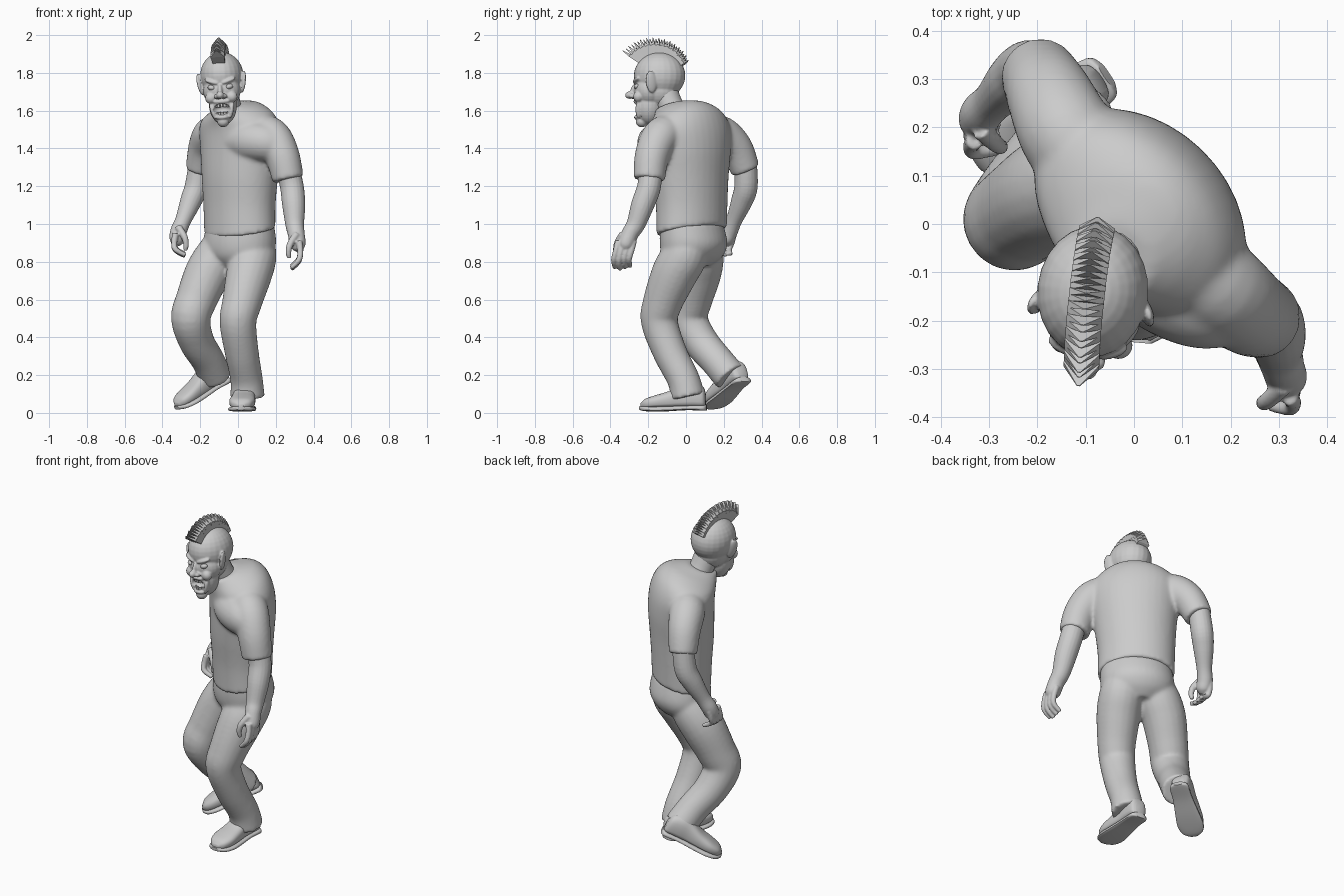
import bpy, bmesh
from math import sin, cos, pi, radians, copysign
from mathutils import Vector, Matrix, Euler

if "Cube" in bpy.data.objects:
    bpy.data.objects.remove(bpy.data.objects["Cube"])


def spline(rows, n=5):
    """Catmull-Rom through rows of equal length."""
    out = []
    P = [rows[0]] + list(rows) + [rows[-1]]
    for i in range(1, len(P) - 2):
        for k in range(n):
            t = k / n
            out.append([0.5 * (2 * b + (c - a) * t + (2 * a - 5 * b + 4 * c - d) * t * t
                               + (3 * b - a - 3 * c + d) * t ** 3)
                        for a, b, c, d in zip(P[i - 1], P[i], P[i + 1], P[i + 2])])
    return out + [list(rows[-1])]


def skin_rings(bm, loops):
    vs = [[bm.verts.new(p) for p in lp] for lp in loops]
    m = len(vs[0])
    for a, b in zip(vs, vs[1:]):
        for i in range(m):
            bm.faces.new((a[i], a[(i + 1) % m], b[(i + 1) % m], b[i]))
    bm.faces.new(vs[0][::-1])
    bm.faces.new(vs[-1])


def tube(bm, pts, seg=20):
    """Round tube through (x, y, z, radius)."""
    rows = spline(pts)
    c = [Vector(r[:3]) for r in rows]
    side, loops = None, []
    for i, r in enumerate(rows):
        d = (c[min(i + 1, len(c) - 1)] - c[max(i - 1, 0)]).normalized()
        side = d.orthogonal() if side is None else side - d * side.dot(d)
        side.normalize()
        up = d.cross(side)
        loops.append([c[i] + r[3] * (cos(2 * pi * k / seg) * side + sin(2 * pi * k / seg) * up)
                      for k in range(seg)])
    skin_rings(bm, loops)


def trunk(bm, rows, yaw, seg=36):
    """Stack of turned ellipses: z, cx, cy, half width, half depth, forward tilt."""
    u = Vector((cos(yaw), sin(yaw), 0))
    v = Vector((-sin(yaw), cos(yaw), 0))
    loops = []
    for z, x, y, a, b, tilt in spline(rows):
        loops.append([Vector((x, y, z + tilt * b * sin(t))) + a * cos(t) * u + b * sin(t) * v
                      for t in (2 * pi * k / seg for k in range(seg))])
    skin_rings(bm, loops)


def ball(bm, loc, rad, rot=(0, 0, 0)):
    M = (Matrix.Translation(loc) @ Euler([radians(a) for a in rot]).to_matrix().to_4x4()
         @ Matrix.Diagonal((*rad, 1)))
    bmesh.ops.create_uvsphere(bm, u_segments=24, v_segments=16, radius=1, matrix=M)


def finish(name, bm, voxel=0, cutter=None, M=None, smooth=True, relax=4):
    bmesh.ops.recalc_face_normals(bm, faces=bm.faces[:])
    me = bpy.data.meshes.new(name)
    bm.to_mesh(me)
    bm.free()
    if smooth:
        me.polygons.foreach_set("use_smooth", [True] * len(me.polygons))
        me.set_sharp_from_angle(angle=radians(45))
    ob = bpy.data.objects.new(name, me)
    bpy.context.collection.objects.link(ob)
    if M:
        ob.matrix_world = M
    if voxel:
        r = ob.modifiers.new("fuse", 'REMESH')
        r.mode, r.voxel_size, r.use_smooth_shade = 'VOXEL', voxel, True
    if cutter:
        b = ob.modifiers.new("cut", 'BOOLEAN')
        b.operation, b.object = 'DIFFERENCE', cutter
    if voxel:
        s = ob.modifiers.new("relax", 'SMOOTH')
        s.factor, s.iterations = 0.5, relax
    return ob


# T-shirt: twisted trunk and two short sleeves
bm = bmesh.new()
trunk(bm, [(.962, .01, .03, .212, .16, .2), (1.1, .008, .03, .213, .165, .05),
           (1.25, .01, .025, .225, .175, 0), (1.4, .015, .025, .243, .18, 0),
           (1.5, .01, .02, .25, .175, .1), (1.565, -.005, .005, .215, .16, .25),
           (1.6, -.022, -.025, .155, .135, .36), (1.615, -.038, -.06, .105, .105, .38),
           (1.62, -.05, -.085, .085, .085, .38)], radians(-44))
tube(bm, [(.1, -.07, 1.49, .1), (.18, -.135, 1.46, .1), (.235, -.18, 1.36, .092), (.265, -.195, 1.235, .084)])
tube(bm, [(-.09, .12, 1.48, .1), (-.14, .19, 1.47, .1), (-.175, .265, 1.4, .09), (-.2, .315, 1.285, .078)])
tube(bm, [(-.01, -.06, 1.44, .1), (.06, -.115, 1.44, .11), (.14, -.155, 1.43, .105), (.2, -.165, 1.41, .09)])
finish("t_shirt", bm, .01, relax=10)

# Trousers: pelvis and two bent legs
bm = bmesh.new()
trunk(bm, [(.78, 0, .03, .11, .1, 0), (.83, .005, .035, .185, .145, 0), (.9, .01, .04, .204, .165, 0),
           (1.0, .01, .03, .195, .15, 0)], radians(-36))
tube(bm, [(.085, .01, .93, .1), (.085, -.005, .84, .12), (.06, -.06, .74, .122), (.02, -.125, .58, .105),
          (.0, -.14, .48, .098), (.02, -.085, .32, .09), (.045, -.015, .18, .086), (.05, .01, .085, .092)])
tube(bm, [(-.06, .07, .93, .1), (-.1, .08, .84, .12), (-.16, .065, .74, .122), (-.22, .03, .6, .11),
          (-.25, .01, .5, .105), (-.22, .075, .38, .094), (-.16, .16, .28, .088), (-.12, .235, .19, .09)])
finish("trousers", bm, .01, relax=8)


# Shoes: upper and sole lofted along the foot, toe towards -y
def shoe_part(name, rows, M):
    bm = bmesh.new()
    loops = []
    for y, w, z0, z1 in spline(rows):
        loop = []
        for k in range(24):
            c, s = cos(2 * pi * k / 24), sin(2 * pi * k / 24)
            e = .45 if s < 0 else .85
            loop.append((w * copysign(abs(c) ** .7, c), y,
                         (z0 + z1) / 2 + (z1 - z0) / 2 * copysign(abs(s) ** e, s)))
        loops.append(loop)
    skin_rings(bm, loops)
    finish(name, bm, M=M)


upper = [(.0, .025, .03, .09), (-.015, .047, .02, .13), (-.07, .055, .02, .15), (-.13, .056, .02, .135),
         (-.2, .064, .02, .105), (-.27, .068, .02, .085), (-.32, .052, .02, .068), (-.345, .02, .025, .045)]
sole = [(.005, .028, 0, .03), (-.015, .052, 0, .03), (-.1, .056, .004, .03), (-.2, .068, .0, .028),
        (-.27, .074, .0, .028), (-.325, .058, .003, .03), (-.352, .022, .01, .03)]
feet = {"right": ((.045, .105, .012), (1, 0, -5)), "left": ((-.055, .31, .163), (26, 0, -56))}
for side, (loc, rot) in feet.items():
    yaw = Matrix.Rotation(radians(rot[2]), 4, 'Z')
    M = Matrix.Translation(loc) @ yaw @ Matrix.Rotation(radians(rot[0]), 4, 'X')
    shoe_part(side + "_shoe_upper", upper, M)
    shoe_part(side + "_shoe_sole", sole, M)


# Bare forearms with hands; fingers fan along y and curl inwards
def arm(name, path, knuckle, inward, curl, drop):
    bm = bmesh.new()
    tube(bm, path)
    kx, ky, kz = knuckle
    for i in range(4):
        y = ky - .04 + .027 * i
        k = 1 - .08 * abs(i - 1)
        tube(bm, [(kx, y + .012, kz + .05, .018), (kx - inward * .008, y, kz, .0165),
                  (kx, y - .012, kz - drop * .55 * k, .015),
                  (kx + inward * curl, y - .006, kz - drop * k, .012)], 10)
    tube(bm, [(kx + inward * .012, ky - .005, kz + .085, .02), (kx + inward * .045, ky - .035, kz + .035, .018),
              (kx + inward * .055, ky - .04, kz - .01, .015), (kx + inward * .05, ky - .035, kz - .04, .011)], 10)
    finish(name, bm, .005, relax=3)


arm("right_arm", [(.26, -.19, 1.3, .062), (.285, -.195, 1.2, .063), (.295, -.23, 1.1, .061), (.3, -.265, 1.0, .05),
                  (.308, -.295, .95, .045), (.316, -.32, .89, .042), (.318, -.33, .86, .022)],
    (.322, -.33, .86), -1, .04, .1)
arm("left_arm", [(-.2, .315, 1.33, .06), (-.22, .318, 1.2, .062), (-.25, .295, 1.12, .057), (-.29, .255, 1.02, .043),
                 (-.315, .23, .96, .044), (-.322, .21, .915, .04), (-.325, .2, .89, .02)],
    (-.33, .2, .9), 1, .05, .07)

# Head, built around its own centre, then turned and leaned
H = (Matrix.Translation((-.083, -.14, 1.75)) @ Matrix.Rotation(radians(-6), 4, 'Z')
     @ Matrix.Rotation(radians(-4), 4, 'Y'))
bm = bmesh.new()
ball(bm, (0, -.135, -.143), (.05, .05, .031))
mouth = finish("mouth_cutter", bm, M=H)
mouth.hide_render = True
mouth.display_type = 'WIRE'

bm = bmesh.new()
ball(bm, (0, 0, .035), (.115, .137, .125))                      # cranium
ball(bm, (0, .0, -.04), (.092, .105, .1))                       # lower skull
ball(bm, (0, -.05, -.045), (.1, .085, .09))                     # face
ball(bm, (0, -.055, -.12), (.074, .076, .105))                  # jaw
ball(bm, (0, -.093, -.208), (.032, .032, .03))                  # chin
ball(bm, (0, -.132, -.04), (.013, .022, .035), (-20, 0, 0))     # nose bridge
ball(bm, (0, -.157, -.068), (.021, .026, .02))                  # nose tip
ball(bm, (0, -.12, -.102), (.044, .018, .011))                  # upper lip
ball(bm, (0, -.115, -.186), (.034, .02, .012))                  # lower lip
for s in (-1, 1):
    ball(bm, (s * .02, -.143, -.074), (.014, .018, .013))       # nostril
    ball(bm, (s * .045, -.118, .006), (.042, .018, .012), (0, -s * 18, s * 18))  # brow
    ball(bm, (s * .056, -.106, -.08), (.03, .028, .03))         # cheek
    ball(bm, (s * .113, -.032, -.004), (.013, .03, .06), (8, s * 8, s * 22))     # ear
    ball(bm, (s * .05, -.106, -.15), (.012, .016, .045), (0, s * 14, 0))         # mouth fold
finish("head", bm, .005, cutter=mouth, M=H, relax=3)

for s, side in ((-1, "left"), (1, "right")):
    bm = bmesh.new()
    ball(bm, (s * .046, -.112, -.026), (.022, .02, .015), (0, -s * 12, 0))
    finish(side + "_eye", bm, M=H)

# Teeth: two curved rows
bm = bmesh.new()
for z, h, r in ((-.122, .02, .04), (-.166, .016, .034)):
    for i in range(7):
        a = radians(-66 + 22 * i)
        M = (Matrix.Translation((r * sin(a), -.08 - .04 * cos(a), z)) @ Matrix.Rotation(a, 4, 'Z')
             @ Matrix.Diagonal((.0125, .008, h, 1)))
        bmesh.ops.create_cube(bm, size=1, matrix=M)
finish("teeth", bm, M=H, smooth=False)

# Neck
bm = bmesh.new()
tube(bm, [(-.03, -.04, 1.55, .072), (-.05, -.08, 1.62, .068), (-.073, -.12, 1.72, .07)])
finish("neck", bm)

# Mohawk: fan of pointed flat blades over the skull
bm = bmesh.new()
N = 27
o = Vector((0, 0, .035))
for i in range(N):
    f = i / (N - 1)
    a = radians(34 + 118 * f)
    d = Vector((0, -cos(a), sin(a)))
    t = Vector((0, sin(a), cos(a)))
    tip = .238 - .024 * sin(pi * f) - .064 * f * f - .006 * (i % 2)
    loops = []
    for r, w, th in ((.1, .03, .007), (.1 + (tip - .1) * .64, .037, .0078), (tip, .003, .001)):
        loops.append([o + d * r + Vector((sx * w, 0, 0)) + t * (sy * th)
                      for sx, sy in ((-1, -1), (1, -1), (1, 1), (-1, 1))])
    skin_rings(bm, loops)
finish("mohawk", bm, M=H, smooth=False)
